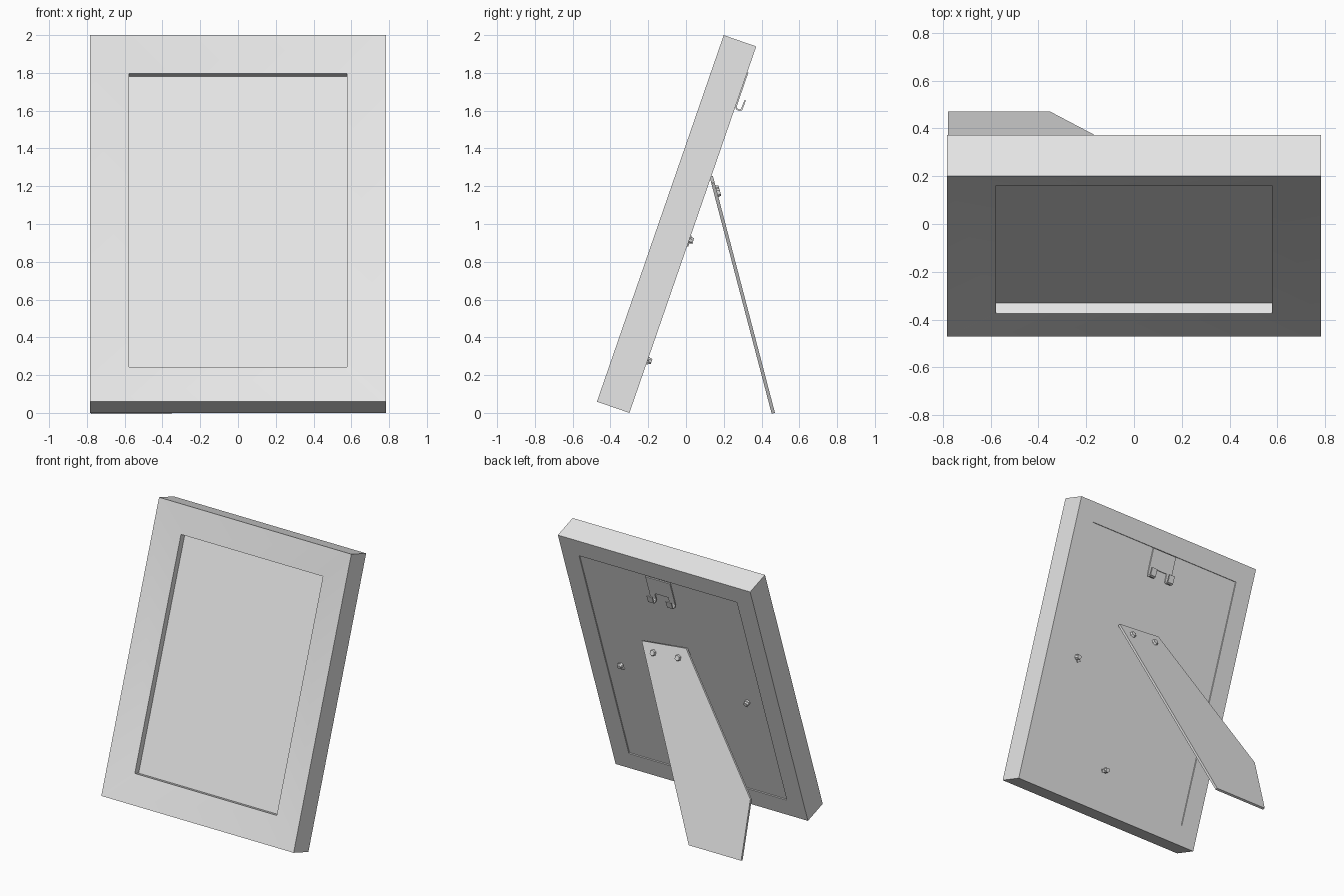
import bpy, bmesh, math
from mathutils import Vector, Matrix

if "Cube" in bpy.data.objects:
    bpy.data.objects.remove(bpy.data.objects["Cube"])

# Tilted frame space: x across, v up along the frame, d from front to back
TILT = math.atan2(0.327, 0.945)
S, C = math.sin(TILT), math.cos(TILT)
W, L, T = 0.7825, 2.053, 0.182
FRAME = Matrix(((1, 0, 0, 0), (0, S, C, -0.4715), (0, C, -S, T * S), (0, 0, 0, 1)))

grey = bpy.data.materials.new("light_grey")
grey.diffuse_color = (0.8, 0.8, 0.8, 1)
grey.use_nodes = True
grey.node_tree.nodes["Principled BSDF"].inputs["Base Color"].default_value = grey.diffuse_color


def finish(name, bm, matrix=FRAME):
    bm.transform(matrix)
    bmesh.ops.recalc_face_normals(bm, faces=bm.faces)
    mesh = bpy.data.meshes.new(name)
    bm.to_mesh(mesh)
    bm.free()
    mesh.materials.append(grey)
    ob = bpy.data.objects.new(name, mesh)
    bpy.context.collection.objects.link(ob)
    bpy.ops.object.select_all(action='DESELECT')
    ob.select_set(True)
    bpy.context.view_layer.objects.active = ob
    bpy.ops.object.shade_smooth_by_angle(angle=math.radians(30))
    return ob


def add_box(bm, lo, hi):
    lo, hi = Vector(lo), Vector(hi)
    m = Matrix.Translation((lo + hi) / 2) @ Matrix.Diagonal((*(hi - lo), 1))
    bmesh.ops.create_cube(bm, size=1, matrix=m)


def add_prism(bm, points, offset):
    """Extrude a flat outline by an offset."""
    face = bm.faces.new([bm.verts.new(p) for p in points])
    ext = bmesh.ops.extrude_face_region(bm, geom=[face], use_keep_orig=True)
    verts = [g for g in ext["geom"] if isinstance(g, bmesh.types.BMVert)]
    bmesh.ops.translate(bm, verts=verts, vec=offset)


def add_disc(bm, x, v, d, radius, height, sides=8):
    bmesh.ops.create_cone(bm, cap_ends=True, segments=sides, radius1=radius,
                          radius2=radius * 0.8, depth=height,
                          matrix=Matrix.Translation((x, v, d + height / 2)))


# Mitred frame moulding: (inset, depth) profile swept round four corners
profile = [(0, 0), (0.205, 0.031), (0.205, 0.079), (0.14, 0.079), (0.14, T), (0, T)]
bm = bmesh.new()
rings = []
for m, d in profile:
    rings.append([bm.verts.new(p) for p in (
        (-W + m, m, d), (W - m, m, d), (W - m, L - m, d), (-W + m, L - m, d))])
for i, ring in enumerate(rings):
    nxt = rings[(i + 1) % len(rings)]
    for k in range(4):
        j = (k + 1) % 4
        bm.faces.new((ring[k], ring[j], nxt[j], nxt[k]))
finish("frame_moulding", bm)

# Picture pane and back board set into the rebate
for name, d0, d1 in (("picture_pane", 0.079, 0.09), ("back_board", 0.15, 0.174)):
    bm = bmesh.new()
    add_box(bm, (-W + 0.14, 0.14, d0), (W - 0.14, L - 0.14, d1))
    finish(name, bm)
BACK = 0.174

# Turn buttons that hold the board
for name, x, v, turn in (("left_turn_button", -0.51, 0.97, 0.5),
                         ("right_turn_button", 0.52, 0.97, -0.5),
                         ("bottom_turn_button", 0.08, 0.295, 1.2)):
    bm = bmesh.new()
    add_disc(bm, 0, 0, 0, 0.02, 0.03)
    add_box(bm, (-0.012, -0.035, 0.004), (0.012, 0.02, 0.014))
    finish(name, bm, FRAME @ Matrix.Translation((x, v, BACK)) @ Matrix.Rotation(turn, 4, 'Z'))

# Hanger: plate with two prongs curling outwards
bm = bmesh.new()
top = L - 0.145
add_box(bm, (-0.1, 1.77, BACK + 0.006), (0.1, top, BACK + 0.014))
outer = [(0.006, 1.77), (0.008, 1.715), (0.016, 1.702), (0.036, 1.70), (0.048, 1.71), (0.05, 1.765)]
inner = [(0.042, 1.765), (0.04, 1.714), (0.034, 1.709), (0.02, 1.71), (0.015, 1.718), (0.014, 1.77)]
for x in (-0.1, 0.055):
    add_prism(bm, [(x, v, BACK + d) for d, v in outer + inner], (0.045, 0, 0))
finish("wall_hanger", bm)

# Easel leg: slanted plate with a corner that stands either way up
LEAN = math.atan(0.262)
leg_space = Matrix.Translation((0, 0.471, 0)) @ Matrix.Rotation(LEAN, 4, 'X')
k = 1 / math.cos(LEAN)
outline = [(0.255, 1.22), (-0.10, 1.255), (-0.778, 0.41), (-0.778, 0), (-0.352, 0)]
bm = bmesh.new()
add_prism(bm, [(x, 0, z * k) for x, z in outline], (0, -0.018, 0))
finish("easel_leg", bm, leg_space)

# Screws at the top of the leg
for name, x, z in (("leg_screw_right", 0.15, 1.165), ("leg_screw_left", -0.05, 1.18)):
    bm = bmesh.new()
    add_disc(bm, 0, 0, 0, 0.024, 0.016, 6)
    finish(name, bm, leg_space @ Matrix.Translation((x, 0, z * k)) @ Matrix.Rotation(-math.pi / 2, 4, 'X'))
